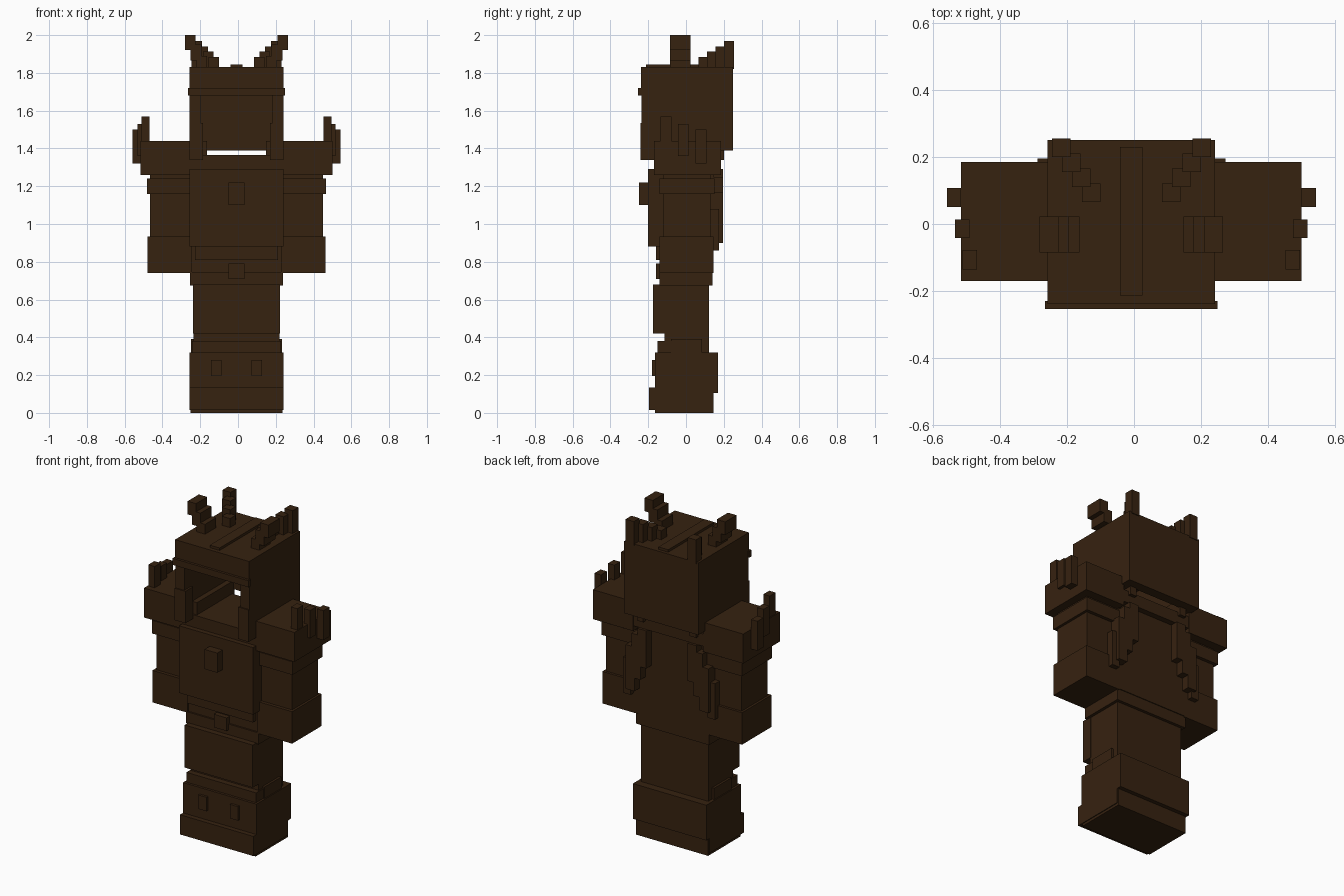
import bpy
import bmesh

cube = bpy.data.objects.get("Cube")
if cube:
    bpy.data.objects.remove(cube, do_unlink=True)

brown = bpy.data.materials.new("dark_brown")
brown.use_nodes = True
colour = (0.037, 0.016, 0.005, 1)
brown.diffuse_color = colour
shader = brown.node_tree.nodes["Principled BSDF"]
shader.inputs["Base Color"].default_value = colour
shader.inputs["Roughness"].default_value = 0.9

CX = -0.008  # symmetry plane of the figure


def part(name, *boxes):
    """One object made of boxes (x0, x1, y0, y1, z0, z1), x from the symmetry plane."""
    bm = bmesh.new()
    for x0, x1, y0, y1, z0, z1 in boxes:
        verts = bmesh.ops.create_cube(bm, size=1)["verts"]
        for v in verts:
            v.co.x = CX + (x0 + x1) / 2 + v.co.x * (x1 - x0)
            v.co.y = (y0 + y1) / 2 + v.co.y * (y1 - y0)
            v.co.z = (z0 + z1) / 2 + v.co.z * (z1 - z0)
    mesh = bpy.data.meshes.new(name)
    bm.to_mesh(mesh)
    bm.free()
    mesh.materials.append(brown)
    obj = bpy.data.objects.new(name, mesh)
    bpy.context.collection.objects.link(obj)
    return obj


def mid(name, half, *rest):
    """A centred box with the given half width."""
    return part(name, (-half, half) + rest)


def pair(name, *boxes):
    """The same boxes on the left (+x) and on the right."""
    part("left_" + name, *boxes)
    part("right_" + name, *[(-b[1], -b[0]) + b[2:] for b in boxes])


# Feet and boots
mid("foot", 0.243, -0.165, 0.145, 0, 0.105)
mid("foot_trim", 0.248, -0.16, 0.14, 0.015, 0.105)
mid("toe_cap", 0.248, -0.195, -0.14, 0.015, 0.135)
mid("boot", 0.248, -0.165, 0.17, 0.105, 0.32)
mid("boot_front_cuff", 0.235, -0.15, -0.08, 0.32, 0.38)
pair("boot_side_cuff", (0.22, 0.242, -0.08, 0.085, 0.32, 0.39))
pair("boot_stud", (0.08, 0.134, -0.18, -0.16, 0.195, 0.28))

# Legs and belt
mid("legs", 0.228, -0.115, 0.122, 0.32, 0.68)
mid("thigh_plate", 0.23, -0.175, -0.11, 0.42, 0.68)
mid("belt", 0.246, -0.14, 0.14, 0.675, 0.745)
mid("belt_buckle", 0.043, -0.16, -0.13, 0.71, 0.79)

# Torso
mid("torso", 0.24, -0.13, 0.145, 0.745, 1.29)
mid("belly_plate", 0.22, -0.16, -0.12, 0.81, 0.93)
mid("chest_plate", 0.25, -0.2, -0.12, 0.88, 1.29)
mid("chest_gem", 0.043, -0.25, -0.19, 1.10, 1.22)
mid("collar", 0.24, -0.17, 0.18, 1.29, 1.365)

# Stepped wings on the back
pair("back_wing",
     (0.14, 0.20, 0.13, 0.195, 1.06, 1.29),
     (0.18, 0.24, 0.13, 0.195, 0.98, 1.25),
     (0.22, 0.28, 0.13, 0.195, 0.90, 1.17),
     (0.26, 0.31, 0.13, 0.175, 0.86, 1.08))

# Arms
pair("upper_arm", (0.235, 0.458, -0.12, 0.13, 0.93, 1.26))
pair("arm_band", (0.235, 0.474, -0.14, 0.15, 1.16, 1.24))
pair("gauntlet", (0.235, 0.472, -0.14, 0.145, 0.74, 0.935))
pair("pauldron", (0.235, 0.508, -0.17, 0.185, 1.26, 1.44))
pair("pauldron_spikes",
     (0.46, 0.503, -0.135, -0.078, 1.40, 1.57),
     (0.482, 0.525, -0.042, 0.013, 1.36, 1.53),
     (0.507, 0.55, 0.05, 0.108, 1.32, 1.50))

# Hollow helmet with an open face
mid("helmet_top", 0.25, -0.238, 0.25, 1.74, 1.83)
mid("helmet_back", 0.25, 0.19, 0.25, 1.39, 1.75)
mid("helmet_brow", 0.25, -0.238, -0.17, 1.68, 1.75)
mid("brow_band", 0.257, -0.253, -0.23, 1.68, 1.72)
pair("helmet_side", (0.19, 0.25, -0.235, 0.20, 1.39, 1.75))
pair("cheek_guard", (0.178, 0.25, -0.242, -0.17, 1.34, 1.535))
pair("inner_cheek", (0.157, 0.20, -0.16, 0.20, 1.34, 1.44))

# Crest and horns
mid("crest", 0.033, -0.213, 0.23, 1.82, 1.845)
pair("front_horn",
     (0.155, 0.212, -0.085, 0.023, 1.82, 1.89),
     (0.186, 0.244, -0.085, 0.023, 1.865, 1.95),
     (0.216, 0.273, -0.085, 0.023, 1.92, 2.0))
pair("rear_horn", *[
    (0.092 + 0.03 * i, 0.147 + 0.03 * i, 0.065 + 0.045 * i, 0.12 + 0.045 * i,
     1.82, 1.885 + 0.028 * i) for i in range(4)])
